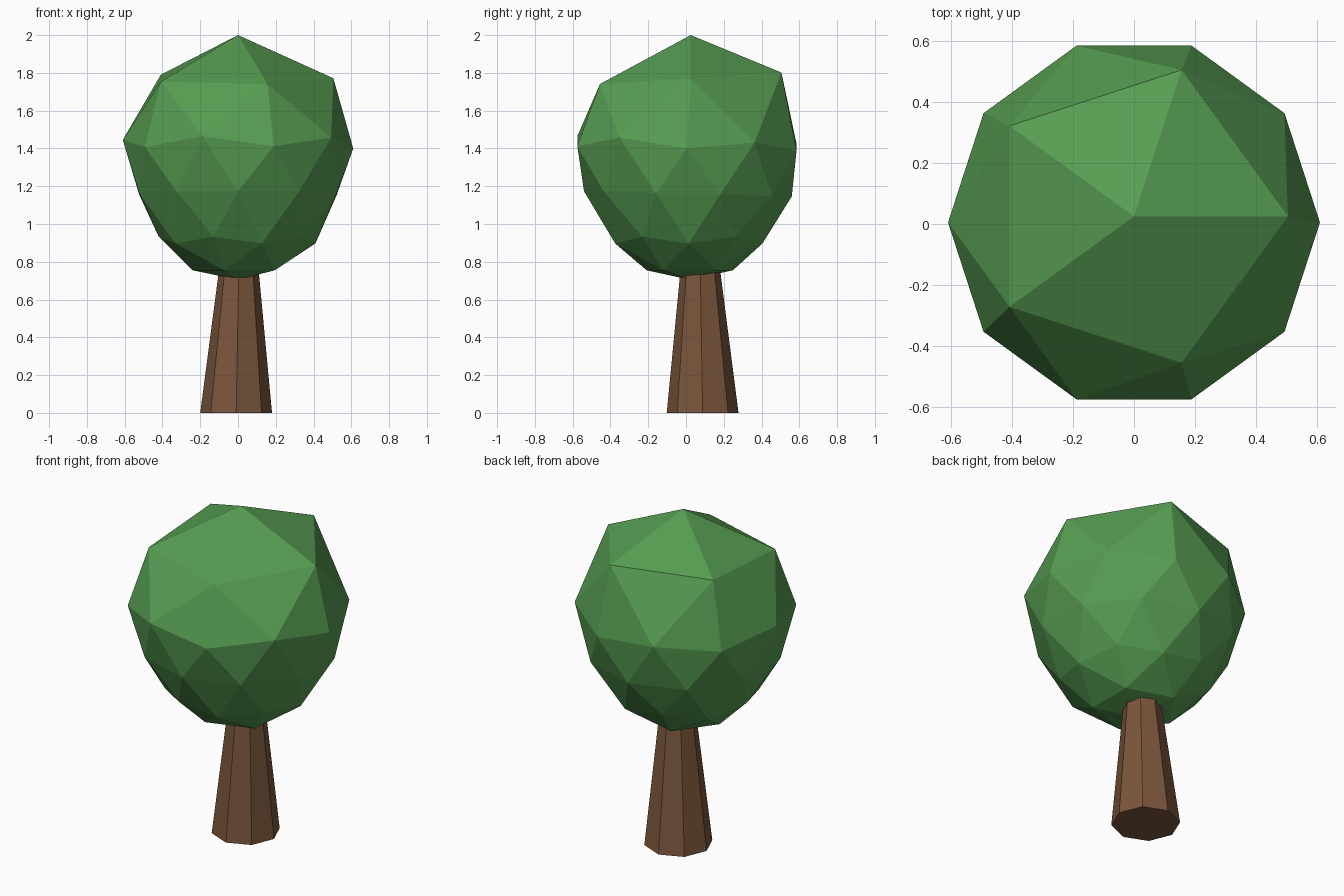
import bpy
import bmesh
from math import atan2, cos, sin, pi
from mathutils import Vector

cube = bpy.data.objects.get("Cube")
if cube:
    bpy.data.objects.remove(cube, do_unlink=True)


def make_material(name, rgb):
    mat = bpy.data.materials.new(name)
    mat.use_nodes = True
    color = (*rgb, 1)
    mat.diffuse_color = color
    mat.node_tree.nodes["Principled BSDF"].inputs["Base Color"].default_value = color
    return mat


def add_object(name, bm, mat):
    bmesh.ops.recalc_face_normals(bm, faces=bm.faces)
    mesh = bpy.data.meshes.new(name)
    bm.to_mesh(mesh)
    bm.free()
    mesh.materials.append(mat)
    obj = bpy.data.objects.new(name, mesh)
    bpy.context.collection.objects.link(obj)
    return obj


leaf_green = make_material("leaf green", (0.095, 0.335, 0.085))
bark_brown = make_material("bark brown", (0.195, 0.092, 0.044))

# Crown: a faceted ball whose rings are reshaped into a wide-shouldered canopy
# ring: (height on unit ball, new radius, new height, tilt along y, y offset)
rings = [
    (1.0, 0.0, 2.0, 0.0, 0.025),
    (0.851, 0.505, 1.77, 0.063, 0.025),
    (0.526, 0.61, 1.445, -0.035, 0.005),
    (0.447, 0.61, 1.40, -0.02, 0.005),
    (0.0, 0.55, 1.16, -0.025, 0.01),
    (-0.447, 0.42, 0.933, 0.0, 0.015),
    (-0.526, 0.41, 0.897, 0.0, 0.015),
    (-0.851, 0.24, 0.755, 0.0, 0.02),
    (-1.0, 0.0, 0.705, 0.0, 0.02),
]
bm = bmesh.new()
bmesh.ops.create_icosphere(bm, subdivisions=2, radius=1)
for v in bm.verts:
    _, radius, height, tilt, shift = min(rings, key=lambda r: abs(r[0] - v.co.z))
    angle = atan2(v.co.y, v.co.x)
    y = radius * sin(angle) + shift
    v.co = Vector((radius * cos(angle), y, height + tilt * y))
add_object("crown", bm, leaf_green)

# Trunk: tapered eight-sided post reaching into the crown
SIDES = 8
bm = bmesh.new()
loops = []
for cx, cy, z, radius in [(-0.01, 0.088, 0, 0.19), (0.005, 0.075, 0.8, 0.1)]:
    angles = [2 * pi * i / SIDES for i in range(SIDES)]
    loops.append([bm.verts.new((cx + radius * cos(a), cy + radius * sin(a), z))
                  for a in angles])
low, high = loops
for i in range(SIDES):
    j = (i + 1) % SIDES
    bm.faces.new((low[i], low[j], high[j], high[i]))
bm.faces.new(low[::-1])
bm.faces.new(high)
add_object("trunk", bm, bark_brown)
